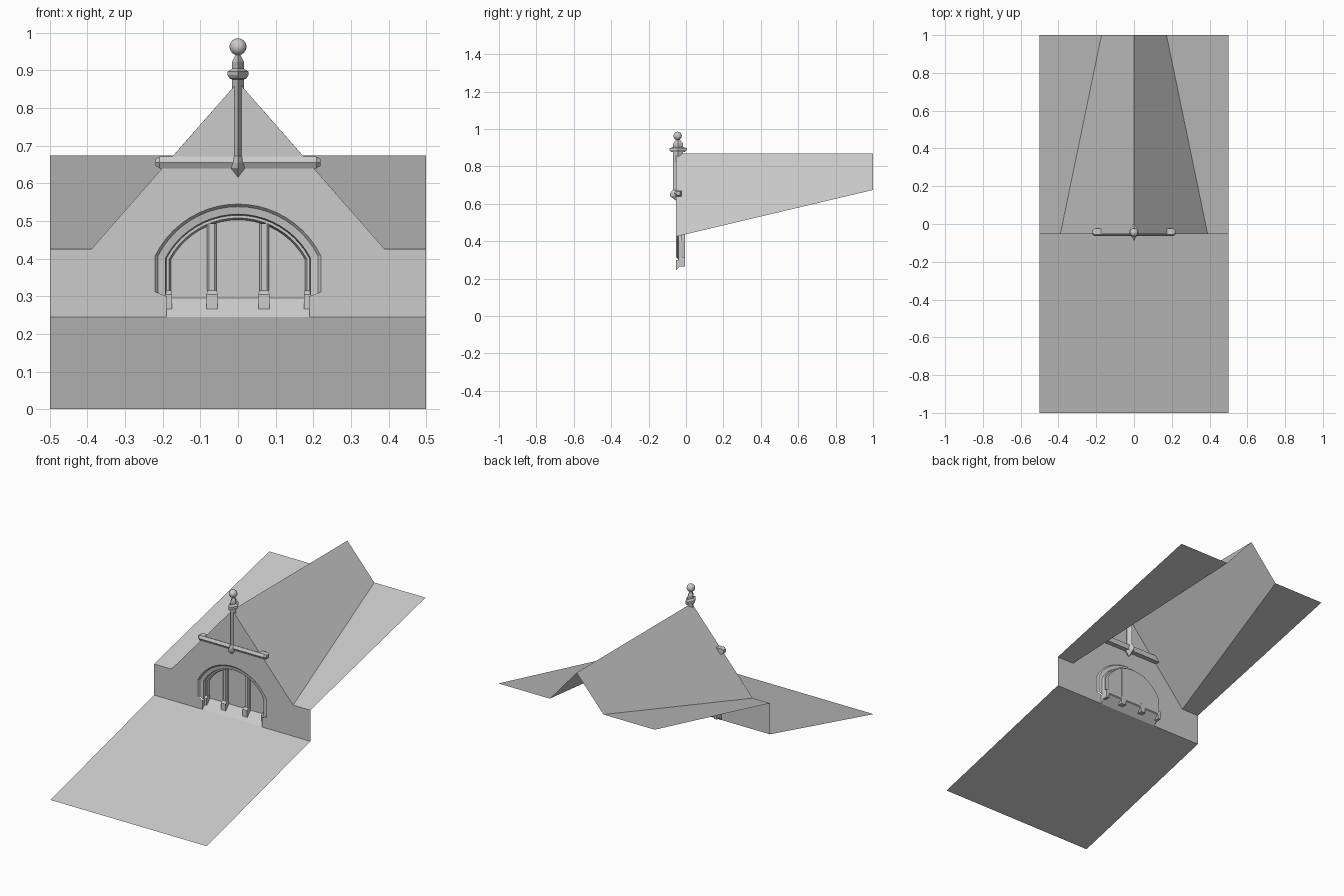
import bpy, bmesh
from math import sin, cos, asin, sqrt, pi

if "Cube" in bpy.data.objects:
    bpy.data.objects.remove(bpy.data.objects["Cube"])

WALL_Y = -0.053
ARCH_Z = 0.30


def make(name, verts, faces, hint=None, closed=False):
    bm = bmesh.new()
    vs = [bm.verts.new(v) for v in verts]
    for f in faces:
        bm.faces.new([vs[i] for i in f])
    bm.normal_update()
    if closed:
        bmesh.ops.recalc_face_normals(bm, faces=bm.faces)
    elif hint:
        for f in bm.faces:
            if sum(a * b for a, b in zip(f.normal, hint)) < 0:
                f.normal_flip()
    me = bpy.data.meshes.new(name)
    bm.to_mesh(me)
    bm.free()
    ob = bpy.data.objects.new(name, me)
    bpy.context.collection.objects.link(ob)
    return ob


def loft(name, rings, closed=True, caps=True):
    n = len(rings[0])
    verts = [p for r in rings for p in r]
    faces = []
    for k in range(len(rings) - 1):
        for i in range(n if closed else n - 1):
            j = (i + 1) % n
            faces.append((k * n + i, k * n + j, (k + 1) * n + j, (k + 1) * n + i))
    if caps:
        faces += [tuple(range(n)), tuple(range((len(rings) - 1) * n, len(rings) * n))]
    return make(name, verts, faces, closed=caps)


def arch(off, bottom, y, n=20):
    """Open arch outline, right foot over the top to left foot."""
    r, w = 0.245 - off, 0.22 - off
    a = asin(w / r)
    arc = [(r * sin(t), y, ARCH_Z + r * cos(t))
           for t in (a - 2 * a * i / n for i in range(n + 1))]
    return [(w, y, bottom)] + arc + [(-w, y, bottom)]


# roof slopes
make("lower_roof", [(-.5, -1, 0), (.5, -1, 0), (.5, WALL_Y, .245), (-.5, WALL_Y, .245)],
     [(0, 1, 2, 3)], (0, 0, 1))
for s, side in ((-1, "left"), (1, "right")):
    make("upper_roof_" + side,
         [(s * .5, WALL_Y, .425), (s * .39, WALL_Y, .425), (s * .172, 1, .674), (s * .5, 1, .674)],
         [(0, 1, 2, 3)], (0, 0, 1))
    make("dormer_roof_" + side,
         [(s * .39, WALL_Y, .425), (0, WALL_Y, .87), (0, 1, .87), (s * .172, 1, .674)],
         [(0, 1, 2, 3)], (0, 0, 1))

# gable wall with arched opening
outline = [(.5, WALL_Y, .245), (.5, WALL_Y, .425), (.39, WALL_Y, .425), (0, WALL_Y, .87),
           (-.39, WALL_Y, .425), (-.5, WALL_Y, .425), (-.5, WALL_Y, .245),
           (-.19, WALL_Y, .245), (-.19, WALL_Y, .30)]
outline += arch(0, .312, WALL_Y)[::-1] + [(.19, WALL_Y, .30), (.19, WALL_Y, .245)]
make("gable_wall", outline, [tuple(range(len(outline)))], (0, -1, 0))

# stepped window surround, recessed into the wall
steps = [(0, .312, WALL_Y), (.007, .308, -.045), (.027, .298, -.041), (.030, .297, -.022),
         (.037, .295, -.022), (.042, .293, -.006)]
loft("window_surround", [arch(*s) for s in steps], closed=False, caps=False)
pane = arch(.04, .29, -.006)
make("window_pane", pane, [tuple(range(len(pane)))], (0, -1, 0))

# sloping sill and its cheeks
make("window_sill", [(-.19, WALL_Y, .245), (.19, WALL_Y, .245), (.19, -.005, .297), (-.19, -.005, .297)],
     [(0, 1, 2, 3)], (0, -1, 1))
for s in (-1, 1):
    make("sill_cheek", [(s * .19, WALL_Y, .245), (s * .19, -.005, .297), (s * .19, WALL_Y, .30)],
         [(0, 1, 2)], (-s, 0, 0))


# mullions with chamfered fronts, and block feet
def bar(name, x, w, c, y0, y1, z0, z1):
    sec = [(x - w, y1), (x - w, y0 + c), (x - w + c, y0), (x + w - c, y0), (x + w, y0 + c), (x + w, y1)]
    loft(name, [[(a, b, z) for a, b in sec] for z in (z0, z1)])


for s in (-1, 1):
    bar("mullion", s * .070, .013, .006, -.024, -.005, .28, ARCH_Z + sqrt(.205 ** 2 - .07 ** 2))
    for x, w in ((.069, .015), (.184, .009)):
        loft("mullion_foot", [
            [(s * x - w, -.036, .266), (s * x + w, -.036, .266), (s * x + w, -.005, .266), (s * x - w, -.005, .266)],
            [(s * x - w, -.036, .305), (s * x + w, -.036, .305), (s * x + w, -.005, .305), (s * x - w, -.005, .305)],
            [(s * x - w * .85, -.024, .315), (s * x + w * .85, -.024, .315),
             (s * x + w * .85, -.005, .315), (s * x - w * .85, -.005, .315)]])

# collar beam with bevelled face and tapered ends
sec = [(-.025, .671), (-.056, .671), (-.064, .656), (-.055, .640), (-.025, .640)]


def beam_ring(x, k):
    return [(x, -.04 + (y + .04) * k, .656 + (z - .656) * k) for y, z in sec]


loft("collar_beam", [beam_ring(-.219, .6), beam_ring(-.208, 1), beam_ring(.208, 1), beam_ring(.219, .6)])


# finial post: diamond section, deeper than wide
profile = [(.0008, .609), (.026, .641), (.026, .656), (.019, .671), (.016, .673), (.016, .876),
           (.022, .878), (.028, .888), (.028, .897), (.018, .903), (.016, .905),
           (.016, .922), (.006, .942), (.006, .955)]
loft("finial_post", [[(r * cos(a), -.042 + 1.67 * r * sin(a), z) for a in (0, pi / 2, pi, 3 * pi / 2)]
                     for r, z in profile])

# finial ball
bpy.ops.mesh.primitive_uv_sphere_add(segments=20, ring_count=12, radius=.0225, location=(0, -.045, .963))
ball = bpy.context.object
ball.name = "finial_ball"
bpy.ops.object.shade_smooth_by_angle()
